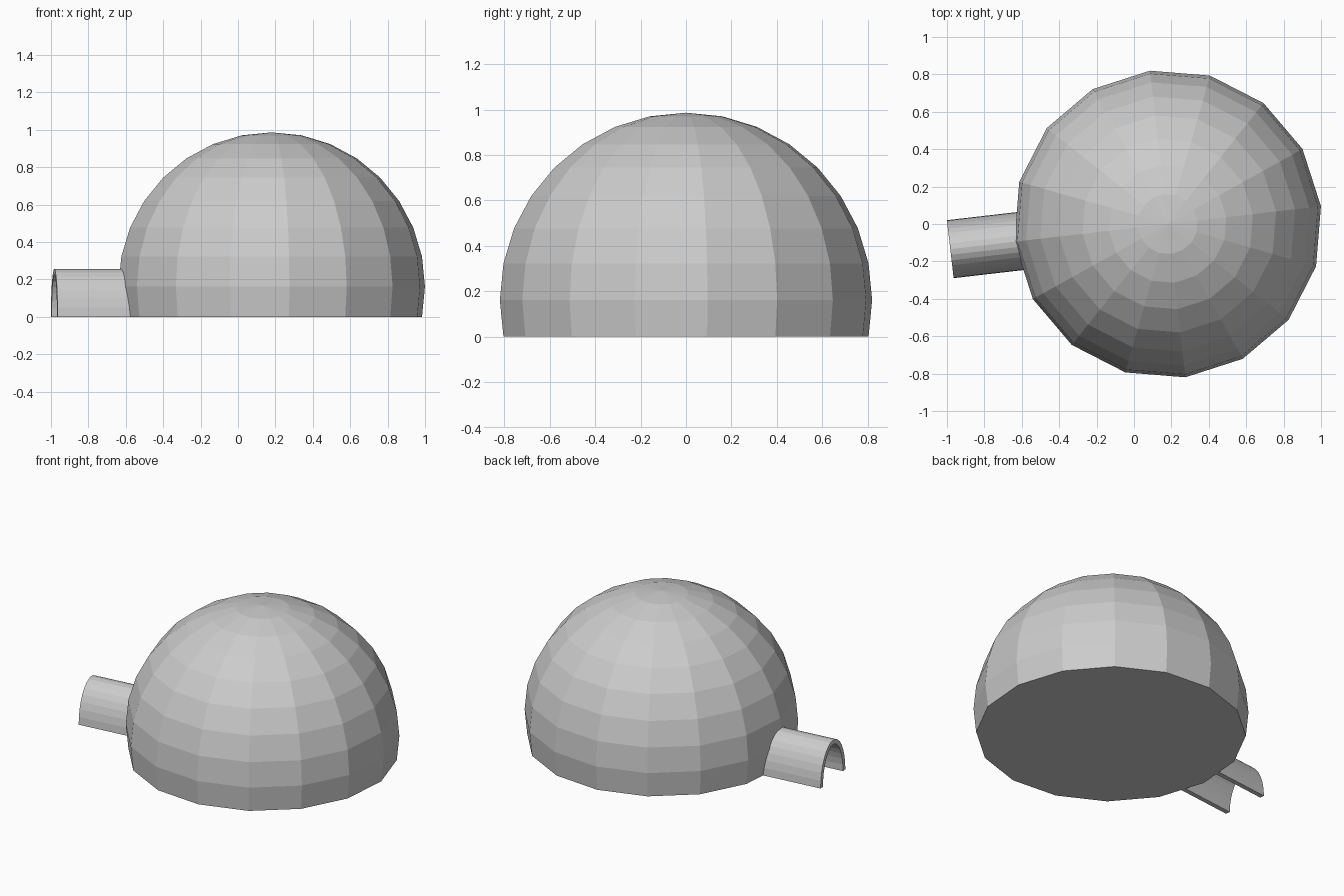
import bpy, bmesh
from math import radians, cos, sin, pi

if "Cube" in bpy.data.objects:
    bpy.data.objects.remove(bpy.data.objects["Cube"])

CENTRE_X, TURN = 0.18, radians(6.6)
R = 0.825
BASE = R * sin(radians(11.25))  # sphere centre height, one ring below it is the floor


def add_object(name, bm):
    bmesh.ops.recalc_face_normals(bm, faces=bm.faces)
    mesh = bpy.data.meshes.new(name)
    bm.to_mesh(mesh)
    bm.free()
    obj = bpy.data.objects.new(name, mesh)
    bpy.context.collection.objects.link(obj)
    obj.location.x = CENTRE_X
    obj.rotation_euler.z = TURN
    return obj


# Dome: faceted sphere cut off one ring below its equator, with a flat floor
bm = bmesh.new()
bmesh.ops.create_uvsphere(bm, u_segments=16, v_segments=16, radius=R)
bmesh.ops.translate(bm, verts=bm.verts, vec=(0, 0, BASE))
bmesh.ops.delete(bm, geom=[v for v in bm.verts if v.co.z < -0.01], context='VERTS')
bmesh.ops.holes_fill(bm, edges=[e for e in bm.edges if e.is_boundary], sides=0)
add_object("dome", bm)

# Entrance tunnel: half-elliptical arch with wall thickness, open below
bm = bmesh.new()
N, WALL, HALF_W, HEIGHT = 16, 0.03, 0.156, 0.256


def arch(inset):
    return [(-(HALF_W - inset) * cos(pi * i / N), (HEIGHT - inset) * sin(pi * i / N))
            for i in range(N + 1)]


profile = arch(0) + arch(WALL)[::-1]
rings = [[bm.verts.new((x, y, z)) for y, z in profile] for x in (-1.17, -0.77)]
count = len(profile)
for i in range(count):
    j = (i + 1) % count
    bm.faces.new((rings[0][i], rings[0][j], rings[1][j], rings[1][i]))
for ring in rings:
    for i in range(N):
        bm.faces.new((ring[i], ring[i + 1], ring[count - 2 - i], ring[count - 1 - i]))
add_object("entrance_tunnel", bm)
